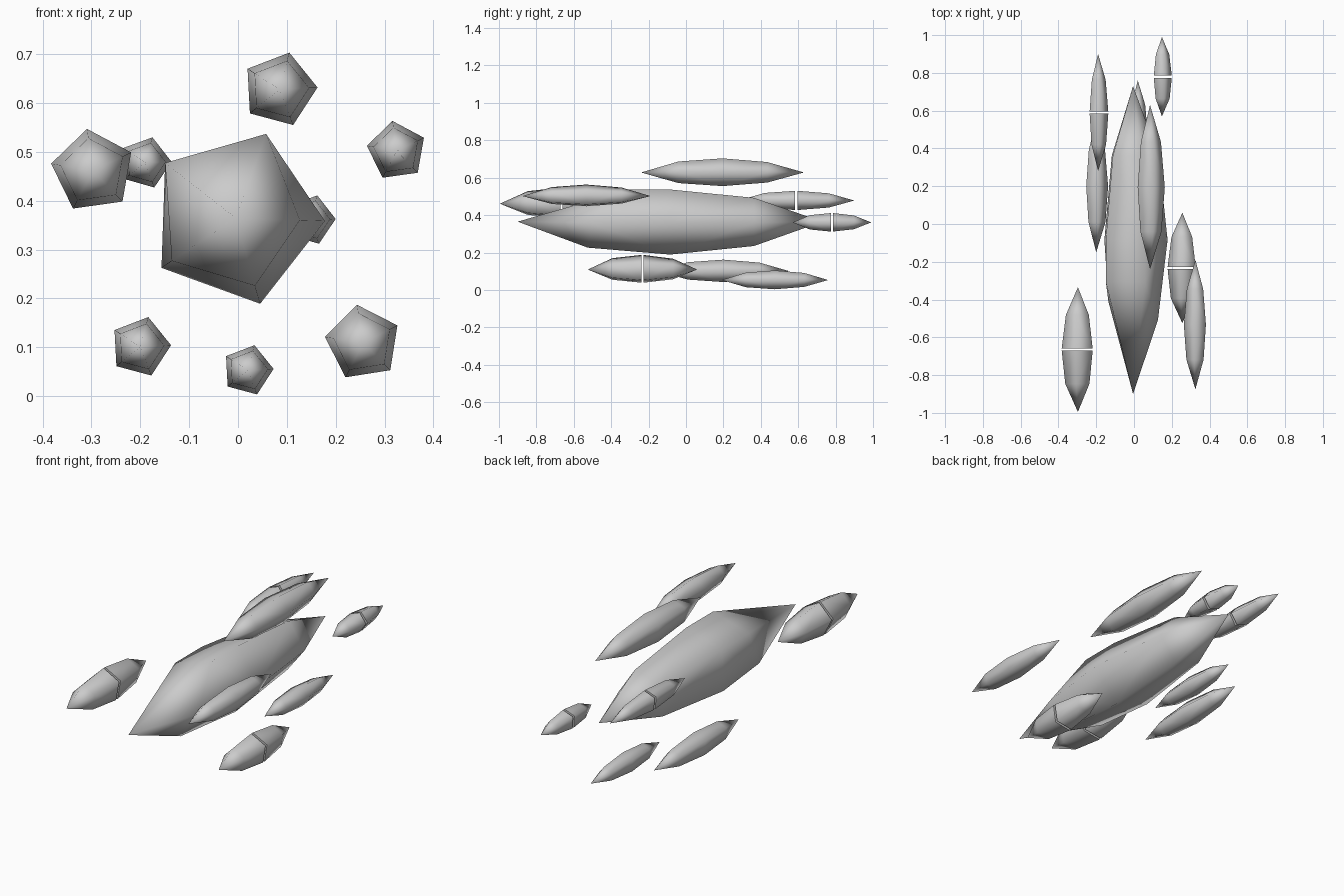
import bpy, bmesh, math

if "Cube" in bpy.data.objects:
    bpy.data.objects.remove(bpy.data.objects["Cube"])

# name: x, z, radius, first corner angle, front tip y, back tip y, seam gap
SHARDS = {
    "main_crystal":        (-0.005, 0.365, 0.183, 70, -0.90, 0.73, 0),
    "upper_left_shard":    (-0.297, 0.461, 0.087, 98, -0.995, -0.335, 0.012),
    "rear_left_shard":     (-0.190, 0.478, 0.054, 2, 0.28, 0.90, 0.012),
    "top_shard":           (0.085, 0.628, 0.078, 75, -0.24, 0.63, 0),
    "upper_right_shard":   (0.325, 0.502, 0.062, 98, -0.875, -0.19, 0),
    "rear_right_shard":    (0.148, 0.361, 0.052, 2, 0.57, 0.99, 0.012),
    "lower_left_shard":    (-0.200, 0.101, 0.063, 75, -0.15, 0.55, 0),
    "bottom_shard":        (0.020, 0.053, 0.053, 75, 0.19, 0.76, 0),
    "lower_right_shard":   (0.256, 0.109, 0.079, 99, -0.525, 0.06, 0.012),
}
# shoulder of each corner: (distance from middle to tip, radius factor)
EVEN_FRONT = [(0.54, 0.78)] * 5
EVEN_BACK = [(0.55, 0.74)] * 5
MAIN_FRONT = [(0.27, 1.0), (0.27, 1.0), (0.40, 0.86), (0.54, 0.79), (0.52, 0.72)]


def half(bm, x, z, r, angle, y_mid, y_tip, shoulders, cap):
    mid, shoulder = [], []
    for i, (t, f) in enumerate(shoulders):
        a = math.radians(angle + 72 * i)
        c, s = r * math.cos(a), r * math.sin(a)
        mid.append(bm.verts.new((x + c, y_mid, z + s)))
        shoulder.append(bm.verts.new((x + c * f, y_mid + (y_tip - y_mid) * t, z + s * f)))
    tip = bm.verts.new((x, y_tip, z))
    for i in range(5):
        j = (i + 1) % 5
        bm.faces.new((mid[i], mid[j], shoulder[j], shoulder[i])).smooth = True
        bm.faces.new((shoulder[i], shoulder[j], tip)).smooth = True
    if cap:
        face = bm.faces.new(mid)
        for e in face.edges:
            e.smooth = False


# each crystal is two pointed five-sided halves meeting at a seam
for name, (x, z, r, angle, y0, y1, gap) in SHARDS.items():
    bm = bmesh.new()
    middle = (y0 + y1) / 2
    front = MAIN_FRONT if name == "main_crystal" else EVEN_FRONT
    half(bm, x, z, r, angle, middle - gap / 2, y0, front, gap > 0)
    half(bm, x, z, r, angle, middle + gap / 2, y1, EVEN_BACK, gap > 0)
    if not gap:
        bmesh.ops.remove_doubles(bm, verts=bm.verts[:], dist=0.0005)
    bmesh.ops.recalc_face_normals(bm, faces=bm.faces[:])
    mesh = bpy.data.meshes.new(name)
    bm.to_mesh(mesh)
    bm.free()
    bpy.context.collection.objects.link(bpy.data.objects.new(name, mesh))
